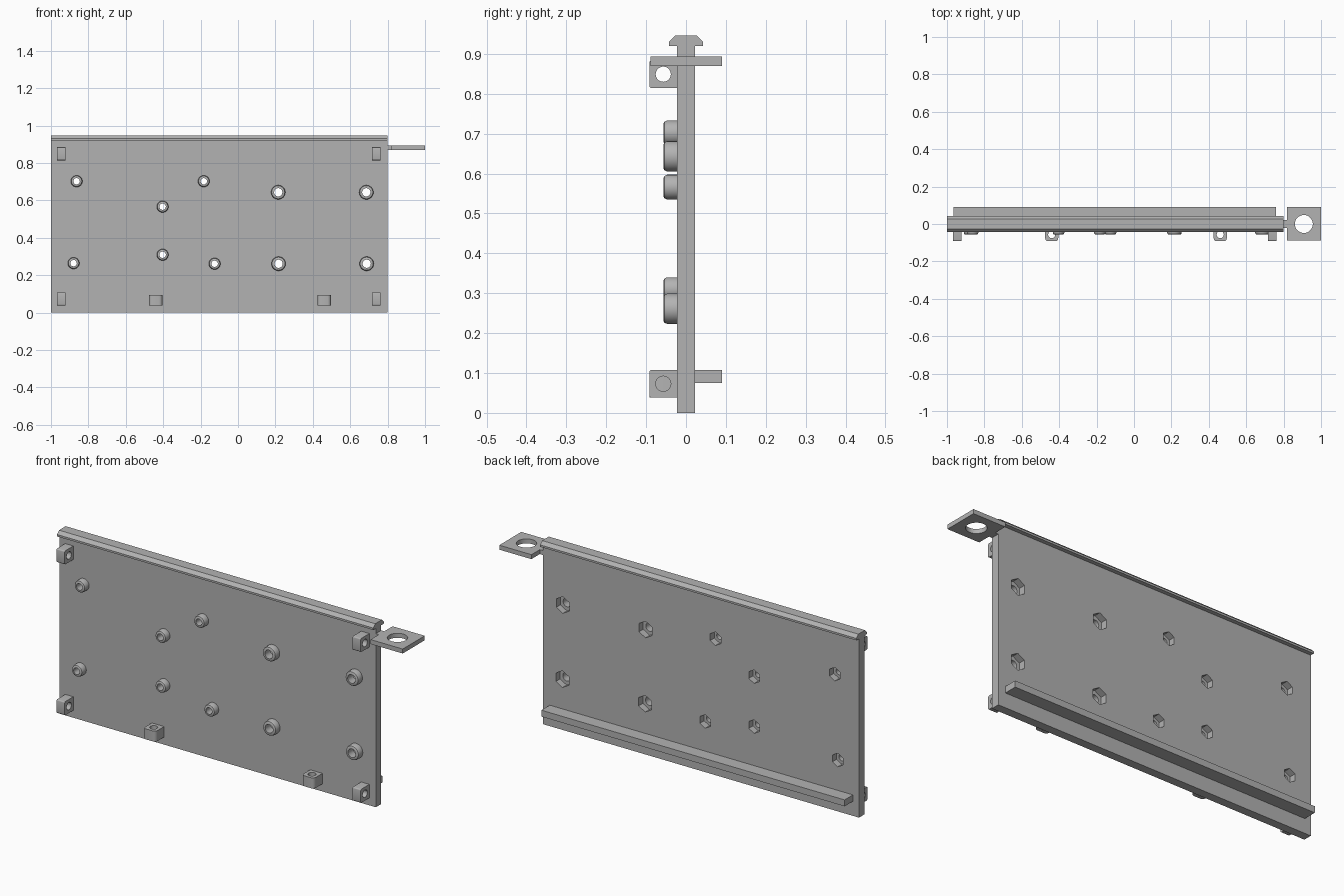
import bpy, bmesh, math
from mathutils import Matrix, Vector

cube = bpy.data.objects.get("Cube")
if cube:
    bpy.data.objects.remove(cube, do_unlink=True)

grey = bpy.data.materials.new("plain_grey")
grey.use_nodes = True
grey.diffuse_color = (0.448, 0.448, 0.448, 1)
grey.node_tree.nodes["Principled BSDF"].inputs["Base Color"].default_value = grey.diffuse_color


def add_object(name, bm):
    bmesh.ops.recalc_face_normals(bm, faces=bm.faces)
    mesh = bpy.data.meshes.new(name)
    bm.to_mesh(mesh)
    bm.free()
    mesh.materials.append(grey)
    obj = bpy.data.objects.new(name, mesh)
    bpy.context.collection.objects.link(obj)
    return obj


def extrude_x(name, profile, x0, x1):
    """Extrude a closed (y, z) profile along x."""
    bm = bmesh.new()
    face = bm.faces.new([bm.verts.new((x0, y, z)) for y, z in profile])
    new = bmesh.ops.extrude_face_region(bm, geom=[face])["geom"]
    bmesh.ops.translate(bm, vec=(x1 - x0, 0, 0),
                        verts=[v for v in new if isinstance(v, bmesh.types.BMVert)])
    return add_object(name, bm)


def box(name, lo, hi, chamfer=0, edge_axis=0):
    """Box with optional chamfers on its front edges running along edge_axis."""
    lo, hi = Vector(lo), Vector(hi)
    bm = bmesh.new()
    size = Matrix.Diagonal((*(hi - lo), 1))
    bmesh.ops.create_cube(bm, size=1, matrix=Matrix.Translation((lo + hi) / 2) @ size)
    if chamfer:
        edges = [e for e in bm.edges
                 if all(abs(v.co.y - lo.y) < 1e-4 for v in e.verts)
                 and abs((e.verts[0].co - e.verts[1].co)[edge_axis]) > 1e-4]
        bmesh.ops.bevel(bm, geom=edges, offset=chamfer, segments=3, profile=0.5, affect='EDGES')
    return add_object(name, bm)


def cylinders(name, items, sides, depth, turn):
    """One object holding several cylinders, each given as (centre, radius)."""
    bm = bmesh.new()
    for centre, radius in items:
        bmesh.ops.create_cone(bm, cap_ends=True, segments=sides, radius1=radius, radius2=radius,
                              depth=depth, matrix=Matrix.Translation(centre) @ turn)
    return add_object(name, bm)


def cut(obj, cutter):
    mod = obj.modifiers.new("cut", 'BOOLEAN')
    mod.operation, mod.solver, mod.object = 'DIFFERENCE', 'EXACT', cutter
    bpy.context.view_layer.objects.active = obj
    bpy.ops.object.modifier_apply(modifier=mod.name)
    bpy.data.objects.remove(cutter, do_unlink=True)


def smooth(obj):
    bpy.ops.object.select_all(action='DESELECT')
    obj.select_set(True)
    bpy.context.view_layer.objects.active = obj
    bpy.ops.object.shade_smooth_by_angle(angle=math.radians(35))


ALONG_X = Matrix.Rotation(math.pi / 2, 4, 'Y')
ALONG_Y = Matrix.Rotation(math.pi / 2, 4, 'X')
ALONG_Z = Matrix.Identity(4)
T = 0.022       # half thickness of the panel
FRONT = -0.092  # front of the lugs

# Panel with a chamfered T-shaped rail along its top
half = [(T, 0), (T, 0.92), (0.043, 0.92), (0.043, 0.93), (0.027, 0.946)]
panel = extrude_x("panel", half + [(-y, z) for y, z in reversed(half)], -1, 0.8)

# Screw holes, each with a hexagonal nut pocket in the back
small = [(-0.863, 0.702), (-0.183, 0.702), (-0.403, 0.566),
         (-0.403, 0.309), (-0.879, 0.264), (-0.125, 0.261)]
large = [(0.215, 0.643), (0.686, 0.643), (0.217, 0.261), (0.688, 0.261)]
screws = [(x, z, 0.031, 0.017, 0.035) for x, z in small]
screws += [(x, z, 0.038, 0.022, 0.043) for x, z in large]
cut(panel, cylinders("pocket_cutter", [((x, T, z), p) for x, z, r, h, p in screws],
                     6, 0.068, ALONG_Y))
cut(panel, cylinders("hole_cutter", [((x, 0, z), h) for x, z, r, h, p in screws],
                     32, 0.2, ALONG_Y))
smooth(panel)

# Round bosses on the front, turned from a ring profile
for i, (x, z, r, h, p) in enumerate(screws):
    bm = bmesh.new()
    ring = [(h, -T), (r, -T), (r, -0.047), (r - 0.003, -0.054), (r - 0.009, -0.057), (h, -0.057)]
    verts = [bm.verts.new((x + d, y, z)) for d, y in ring]
    edges = [bm.edges.new((verts[k - 1], verts[k])) for k in range(len(verts))]
    bmesh.ops.spin(bm, geom=verts + edges, cent=(x, 0, z), axis=(0, 1, 0),
                   angle=2 * math.pi, steps=32)
    bmesh.ops.remove_doubles(bm, verts=bm.verts, dist=1e-5)
    smooth(add_object(f"boss_{i + 1}", bm))

# Corner lugs, drilled sideways
for side, x in (("right", -0.945), ("left", 0.74)):
    for level, z in (("lower", 0.073), ("upper", 0.849)):
        lug = box(f"{level}_{side}_lug", (x - 0.023, FRONT, z - 0.035),
                  (x + 0.023, -T, z + 0.035), 0.006, 0)
        cut(lug, cylinders("lug_cutter", [((x, -0.057, z), 0.019)], 32, 0.2, ALONG_X))
        smooth(lug)

# Bottom lugs, drilled upright
for side, x in (("right", -0.44), ("left", 0.461)):
    lug = box(f"bottom_{side}_lug", (x - 0.035, FRONT, 0.039), (x + 0.035, -T, 0.093), 0.016, 2)
    cut(lug, cylinders("lug_cutter", [((x, -0.057, 0.066), 0.019)], 32, 0.2, ALONG_Z))
    smooth(lug)

# Ledge along the lower back
box("back_ledge", (-0.966, T, 0.075), (0.76, 0.09, 0.108))

# Side tab with an eyelet, joined to the panel by a short neck
box("tab_neck", (0.8, -T, 0.87), (0.817, T, 0.893))
tab = box("side_tab", (0.817, -0.089, 0.87), (1, 0.09, 0.893))
cut(tab, cylinders("eyelet_cutter", [((0.908, 0, 0.88), 0.048)], 48, 0.2, ALONG_Z))
smooth(tab)
